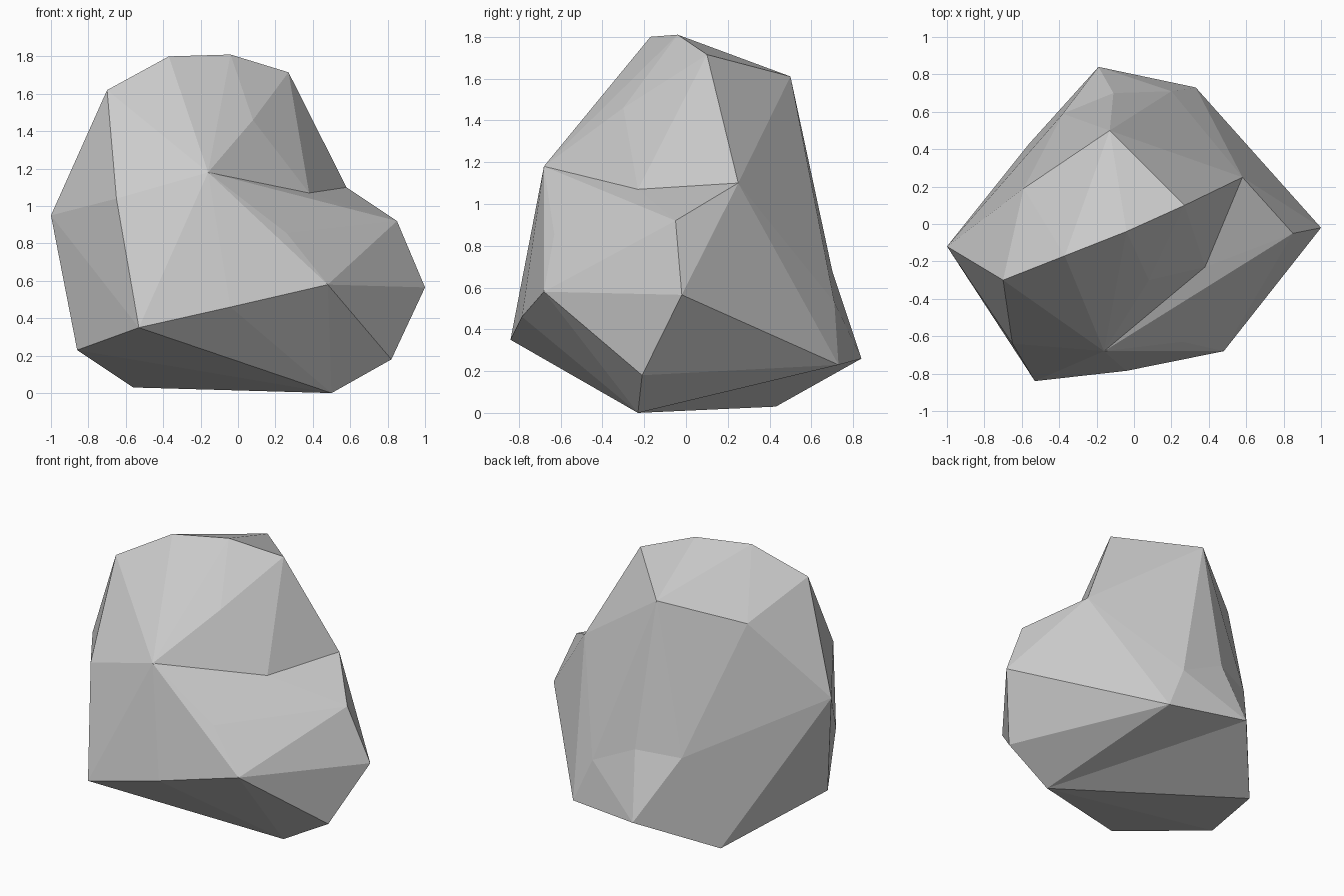
import bpy
import bmesh
from mathutils import Vector

if "Cube" in bpy.data.objects:
    bpy.data.objects.remove(bpy.data.objects["Cube"])

# Corner points of the rock
P = {
    # crown
    "A": (-.37, -.17, 1.80), "B": (-.04, -.04, 1.81), "C": (.27, .10, 1.715),
    "D": (-.70, -.30, 1.62), "E": (.08, -.30, 1.46), "U": (-.13, .50, 1.61),
    "V": (-.59, .19, 1.46),
    # waist
    "F": (-.16, -.68, 1.18), "G": (-.65, -.64, 1.04), "H": (-1, -.12, .95),
    "I": (.38, -.23, 1.07), "J": (.58, .25, 1.10),
    # right shoulder
    "K": (.85, -.05, .92), "L": (.26, -.63, .855), "M": (.48, -.68, .58),
    "N": (1, -.02, .565), "O": (.82, -.21, .18),
    # base
    "p": (.50, -.23, 0), "Q": (-.56, .43, .03), "R": (-.86, -.28, .23),
    "S": (-.53, -.84, .35), "T": (-.04, -.785, .46),
    # back toe
    "W": (-.19, .84, .26), "X": (.33, .73, .23), "Y": (.20, .71, .53),
    "Z": (-.11, .70, .68), "a": (-.38, .59, .65),
}
P = {k: Vector(v) for k, v in P.items()}

# Convex lumps: main body, right shoulder, back toe, toe corner
LUMPS = ["ABCDEUVFGHIJpQRSTYZa", "FIJKLMNOpTXY", "WZaQpY", "XYWp"]


def hull(names):
    """Outward triangles of a convex lump as (corner names, centre, normal)."""
    bm = bmesh.new()
    label = {bm.verts.new(P[n]): n for n in names}
    bmesh.ops.convex_hull(bm, input=list(bm.verts))
    middle = sum((P[n] for n in names), Vector()) / len(names)
    tris = []
    for f in bm.faces:
        f.normal_update()
        key = [label[v] for v in f.verts]
        centre, normal = f.calc_center_median(), f.normal.copy()
        if normal.dot(centre - middle) < 0:
            key.reverse()
            normal.negate()
        tris.append((key, centre, normal))
    bm.free()
    return tris


def inside(point, tris):
    return all((point - c).dot(n) < -0.004 for _, c, n in tris)


# Merge the lumps, dropping triangles buried inside or between them
hulls = [hull(names) for names in LUMPS]
skin = {}
for h in hulls:
    for key, centre, normal in h:
        if any(inside(centre, other) for other in hulls if other is not h):
            continue
        same = frozenset(key)
        if same in skin and skin[same][1].dot(normal) < 0:
            del skin[same]
        else:
            skin[same] = (key, normal)

bm = bmesh.new()
verts = {n: bm.verts.new(co) for n, co in P.items()}
for key, _ in skin.values():
    bm.faces.new([verts[n] for n in key])
bmesh.ops.delete(bm, geom=[v for v in bm.verts if not v.link_faces], context="VERTS")

mesh = bpy.data.meshes.new("rock")
bm.to_mesh(mesh)
bm.free()

stone = bpy.data.materials.new("grey_stone")
stone.diffuse_color = (0.6, 0.6, 0.6, 1)
stone.use_nodes = True
stone.node_tree.nodes["Principled BSDF"].inputs["Base Color"].default_value = stone.diffuse_color
mesh.materials.append(stone)
rock = bpy.data.objects.new("rock", mesh)
bpy.context.collection.objects.link(rock)
